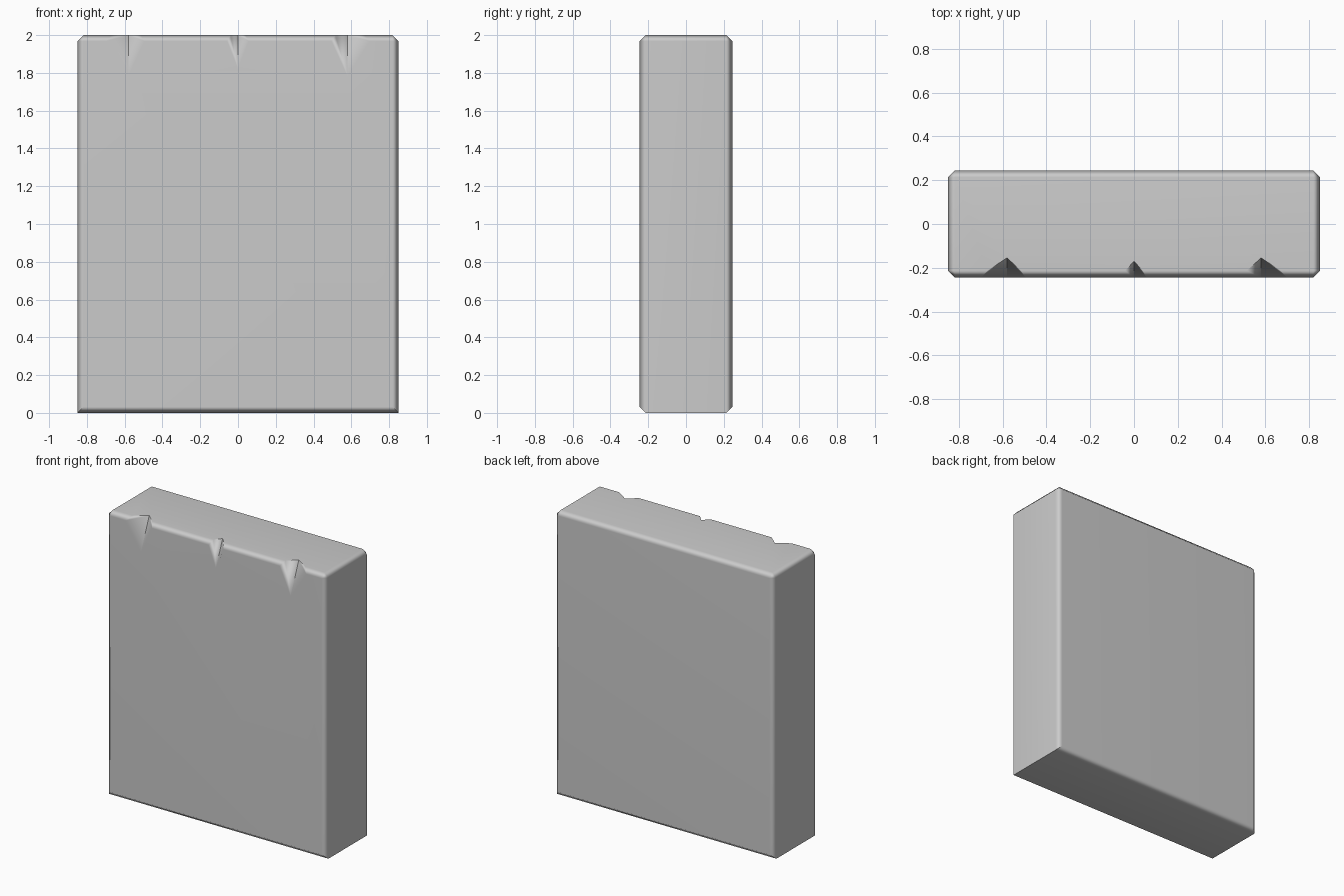
import bpy, bmesh, math
from mathutils import Vector

if "Cube" in bpy.data.objects:
    bpy.data.objects.remove(bpy.data.objects["Cube"])

W, D, H = 0.85, 0.245, 2.0


def add_object(name, bm):
    bmesh.ops.recalc_face_normals(bm, faces=bm.faces)
    mesh = bpy.data.meshes.new(name)
    bm.to_mesh(mesh)
    bm.free()
    obj = bpy.data.objects.new(name, mesh)
    bpy.context.collection.objects.link(obj)
    return obj


# Slab with chamfered edges; the two short bottom edges stay square
bm = bmesh.new()
bmesh.ops.create_cube(bm, size=1)
for v in bm.verts:
    v.co = Vector((v.co.x * 2 * W, v.co.y * 2 * D, (v.co.z + 0.5) * H))


def is_short_bottom(e):
    a, b = (v.co for v in e.verts)
    return a.z < 0.01 and b.z < 0.01 and abs(a.x - b.x) < 0.01


edges = [e for e in bm.edges if not is_short_bottom(e)]
bmesh.ops.bevel(bm, geom=edges, offset=0.032, segments=1, affect='EDGES')
slab = add_object("stone_slab", bm)


# Wedge-shaped chips broken out of the top front edge
def chip(left, right, tip_x, low_z, deep_y):
    down, inner = Vector((tip_x, -D, low_z)), Vector((tip_x, deep_y, H))
    mid = (down + inner) / 2
    corners = (down, inner, Vector((left, -D, H)), Vector((right, -D, H)))
    bm = bmesh.new()
    for p in corners:
        bm.verts.new(mid + (p - mid) * 2)
    bmesh.ops.convex_hull(bm, input=bm.verts)
    cutter = add_object("chip_cutter", bm)
    cutter.hide_render = True
    cutter.hide_set(True)
    mod = slab.modifiers.new("chip", 'BOOLEAN')
    mod.operation = 'DIFFERENCE'
    mod.solver = 'EXACT'
    mod.object = cutter


chip(-0.07, 0.07, 0.0, 1.82, -0.17)
chip(-0.72, -0.48, -0.58, 1.78, -0.155)
chip(0.48, 0.72, 0.58, 1.78, -0.155)

# Smooth chamfers, flat main faces; cutters are baked in and removed
bpy.context.view_layer.objects.active = slab
slab.select_set(True)
for mod in list(slab.modifiers):
    cutter = mod.object
    bpy.ops.object.modifier_apply(modifier=mod.name)
    bpy.data.objects.remove(cutter)
bpy.ops.object.shade_smooth_by_angle(angle=math.radians(60))
normals = slab.modifiers.new("weighted_normals", 'WEIGHTED_NORMAL')
normals.keep_sharp = True
